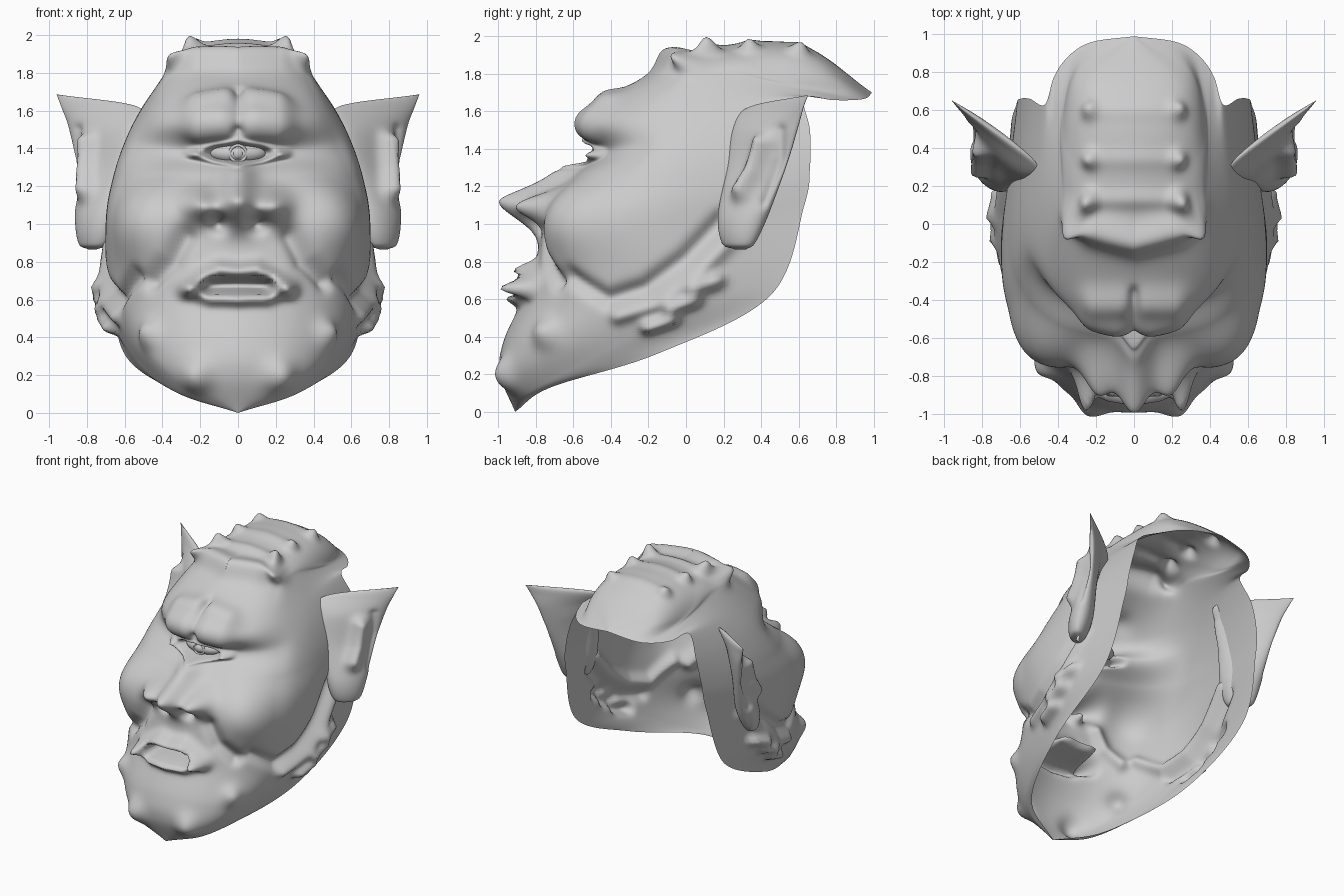
import bpy, math
from mathutils import Vector
from mathutils.bvhtree import BVHTree
from mathutils.geometry import intersect_point_line

if "Cube" in bpy.data.objects:
    bpy.data.objects.remove(bpy.data.objects["Cube"])

FWD = Vector((0, -1, 0))


def spline(pts, t):
    """Catmull-Rom point at t in 0..1 through pts."""
    n = len(pts) - 1
    i = min(int(t * n), n - 1)
    f = t * n - i
    p1, p2 = pts[i], pts[i + 1]
    p0 = pts[i - 1] if i else p1 * 2 - p2
    p3 = pts[i + 2] if i + 2 <= n else p2 * 2 - p1
    return (p1 * 2 + (p2 - p0) * f + (p0 * 2 - p1 * 5 + p2 * 4 - p3) * f * f
            + (p1 * 3 - p0 - p2 * 3 + p3) * f ** 3) * 0.5


class Clay:
    """A half surface that soft brush strokes can push in or out, then mirror."""

    def __init__(self, verts, faces):
        self.base, self.faces = verts, faces
        self.verts = [v.copy() for v in verts]
        self.bvh = BVHTree.FromPolygons(verts, faces)
        self.normals = [Vector() for _ in verts]
        for f in faces:
            n = (verts[f[2]] - verts[f[0]]).cross(verts[f[3]] - verts[f[1]])
            for i in f:
                self.normals[i] += n

    def stroke(self, view, pts, rad, amp, direction=None):
        path = []
        for a, b in pts:  # drop the drawn path onto the surface
            o, d = {'front': ((max(a, .002), -3, b), (0, 1, 0)),
                    'side': ((3, a, b), (-1, 0, 0)),
                    'top': ((max(a, .002), b, 4), (0, 0, -1))}[view]
            hit = self.bvh.ray_cast(Vector(o), Vector(d))[0]
            if hit:
                path.append(hit)
        if not path:
            return
        reach = 2.6 * rad
        lo = [min(p[k] for p in path) - reach for k in range(3)]
        hi = [max(p[k] for p in path) + reach for k in range(3)]
        for i, v in enumerate(self.base):
            if not all(lo[k] < v[k] < hi[k] for k in range(3)):
                continue
            d = min((v - p).length for p in path)
            for a, b in zip(path, path[1:]):
                q, t = intersect_point_line(v, a, b)
                if 0 < t < 1:
                    d = min(d, (v - q).length)
            if d < reach:
                push = direction or self.normals[i].normalized()
                self.verts[i] += push * amp * math.exp(-(d / rad) ** 2)

    def finish(self, name):
        me = bpy.data.meshes.new(name)
        me.from_pydata(self.verts, [], self.faces)
        me.validate()
        me.shade_smooth()
        ob = bpy.data.objects.new(name, me)
        bpy.context.collection.objects.link(ob)
        ob.modifiers.new("Mirror", 'MIRROR').merge_threshold = 0.0005


# Head shell rows: midline (y, z), widest side point, open rim point
rows = [
    ((-.99, .2), (.32, -.82, .11), (.36, -.72, .13)),
    ((-.97, .38), (.54, -.5, .29), (.60, -.15, .31)),
    ((-.84, .67), (.68, -.1, .56), (.65, .45, .62)),
    ((-.72, 1.05), (.70, -.15, 1.0), (.62, .63, 1.1)),
    ((-.60, 1.25), (.66, -.05, 1.25), (.6, .66, 1.3)),
    ((-.46, 1.38), (.59, 0, 1.45), (.55, .66, 1.5)),
    ((-.54, 1.56), (.5, .05, 1.62), (.47, .63, 1.67)),
    ((-.12, 1.84), (.39, .2, 1.79), (.42, .78, 1.66)),
    ((.2, 1.95), (.38, .5, 1.77), (.34, .89, 1.66)),
    ((.62, 1.95), (.29, .8, 1.77), (.22, .96, 1.67)),
]
NU, NV = 90, 230
W = NU + 1
ctrl = [[Vector((0, -.91, 0))] * W]
for mid, side, rim in rows:
    m, s = Vector((0, *mid)), Vector(side)
    half = [m]
    for k in (1, 2, 3):  # elliptical sweep from midline to side
        a = k * math.pi / 6
        p = m.lerp(s, 1 - math.cos(a) ** .85)
        p.x = s.x * math.sin(a) ** .95
        half.append(p)
    half.append(Vector(rim))
    full = [Vector((-p.x, p.y, p.z)) for p in half[:0:-1]] + half
    ctrl.append([spline(full, .5 + .5 * u / NU) for u in range(W)])
ctrl.append([Vector((0, .99, 1.70))] * W)
verts = []
for j in range(NV + 1):
    verts += [spline([r[u] for r in ctrl], j / NV) for u in range(W)]
head = Clay(verts, [(j * W + u, j * W + u + 1, (j + 1) * W + u + 1, (j + 1) * W + u)
                    for j in range(NV) for u in range(NU)])

# Nose: tip, bridge, wings, nostrils
head.stroke('front', [(0, 1.09)], .13, .22, FWD)
head.stroke('front', [(0, 1.15), (0, 1.27)], .08, .12, FWD)
head.stroke('front', [(.19, 1.09)], .085, .17, FWD)
head.stroke('front', [(.1, 1.0)], .045, -.12, FWD)
# Lips and mouth pocket
head.stroke('front', [(0, .745), (.1, .755), (.27, .66)], .045, .11, FWD)
head.stroke('front', [(0, .605), (.14, .61), (.25, .65)], .042, .09, FWD)
head.stroke('front', [(0, .68), (.15, .672)], .036, -.26, FWD)
# Eye socket and lids
head.stroke('front', [(0, 1.37), (.1, 1.37)], .05, -.07, FWD)
head.stroke('front', [(0, 1.445), (.12, 1.42), (.25, 1.37)], .028, .05, FWD)
head.stroke('front', [(0, 1.31), (.12, 1.33), (.22, 1.36)], .026, .06, FWD)
# Brow lobes and furrow
head.stroke('front', [(.1, 1.54), (.2, 1.52)], .1, .05)
head.stroke('front', [(.08, 1.66), (.2, 1.64)], .09, .05)
head.stroke('front', [(0, 1.7), (0, 1.5)], .025, -.03)
# Forehead bar, knobs, small horns and crown ridges
head.stroke('front', [(0, 1.86), (.2, 1.86)], .085, .08)
head.stroke('front', [(.30, 1.85)], .07, .13, Vector((.45, -.85, .3)))
for y, size in ((.13, .08), (.34, .05), (.6, .045)):
    head.stroke('top', [(.23, y)], .045, size)
    head.stroke('top', [(0, y), (.2, y)], .05, size / 4)
# Cheek ball, its crease and the fold below
crease = [(-.6, .72), (-.42, .60), (-.22, .66), (0, .82), (.2, 1.03)]
head.stroke('front', [(.46, 1.0)], .22, .12)
head.stroke('side', crease, .045, -.05)
head.stroke('side', [(y + .06, z - .09) for y, z in crease[1:]], .04, .04)
head.stroke('front', [(.27, .93), (.34, .8), (.45, .7)], .05, -.06)
# Jaw lumps marching back, chin lumps
for k in range(3):
    y, z = -.2 + .12 * k, .46 + .1 * k
    head.stroke('side', [(y, z), (y + .12, z + .04)], .04, .07)
head.stroke('front', [(.22, .2)], .08, .06)
head.stroke('front', [(.47, .42)], .07, .05)
head.finish("head_shell")

# Ears: z, front edge, outer back edge, half thickness
ear_rows = [
    (.865, .75, .26, .79, .32, .01), (.90, .70, .20, .83, .36, .06),
    (1.05, .66, .18, .84, .43, .085), (1.3, .61, .22, .85, .53, .05),
    (1.5, .55, .25, .89, .59, .045), (1.62, .53, .33, .935, .625, .025),
    (1.685, .95, .64, .96, .65, .002),
]
SEG, ROWS = 64, 100
rings = []
for z, fx, fy, bx, by, th in ear_rows:
    a, b = Vector((fx, fy, z)), Vector((bx, by, z))
    side = Vector((by - fy, fx - bx, 0)).normalized() * th
    rings.append([(a + b) / 2 + (a - b) / 2 * math.cos(s * math.tau / SEG)
                  - side * math.sin(s * math.tau / SEG) for s in range(SEG)])
ear = []
for j in range(ROWS + 1):
    ear += [spline([r[s] for r in rings], j / ROWS) for s in range(SEG)]
ears = Clay(ear, [(j * SEG + s, j * SEG + (s + 1) % SEG, (j + 1) * SEG + (s + 1) % SEG, (j + 1) * SEG + s)
                  for j in range(ROWS) for s in range(SEG)])
ears.stroke('side', [(.30, 1.17), (.36, 1.27), (.41, 1.43)], .05, -.075)
ears.stroke('side', [(.42, 1.12), (.5, 1.35), (.5, 1.5)], .03, .02)
ears.finish("ears")


# Eye: ball, pupil, iris ring
def ball(name, loc, scale):
    bpy.ops.mesh.primitive_uv_sphere_add(segments=40, ring_count=20, location=loc)
    ob = bpy.context.object
    ob.name, ob.scale = name, scale
    bpy.ops.object.shade_smooth()


ball("eyeball", (0, -.42, 1.373), (.15, .08, .06))
ball("pupil", (0, -.485, 1.373), (.03, .022, .03))
bpy.ops.mesh.primitive_torus_add(major_radius=.043, minor_radius=.008, major_segments=40,
                                 location=(0, -.49, 1.373), rotation=(math.pi / 2, 0, 0))
bpy.context.object.name = "iris_ring"
bpy.ops.object.shade_smooth()
